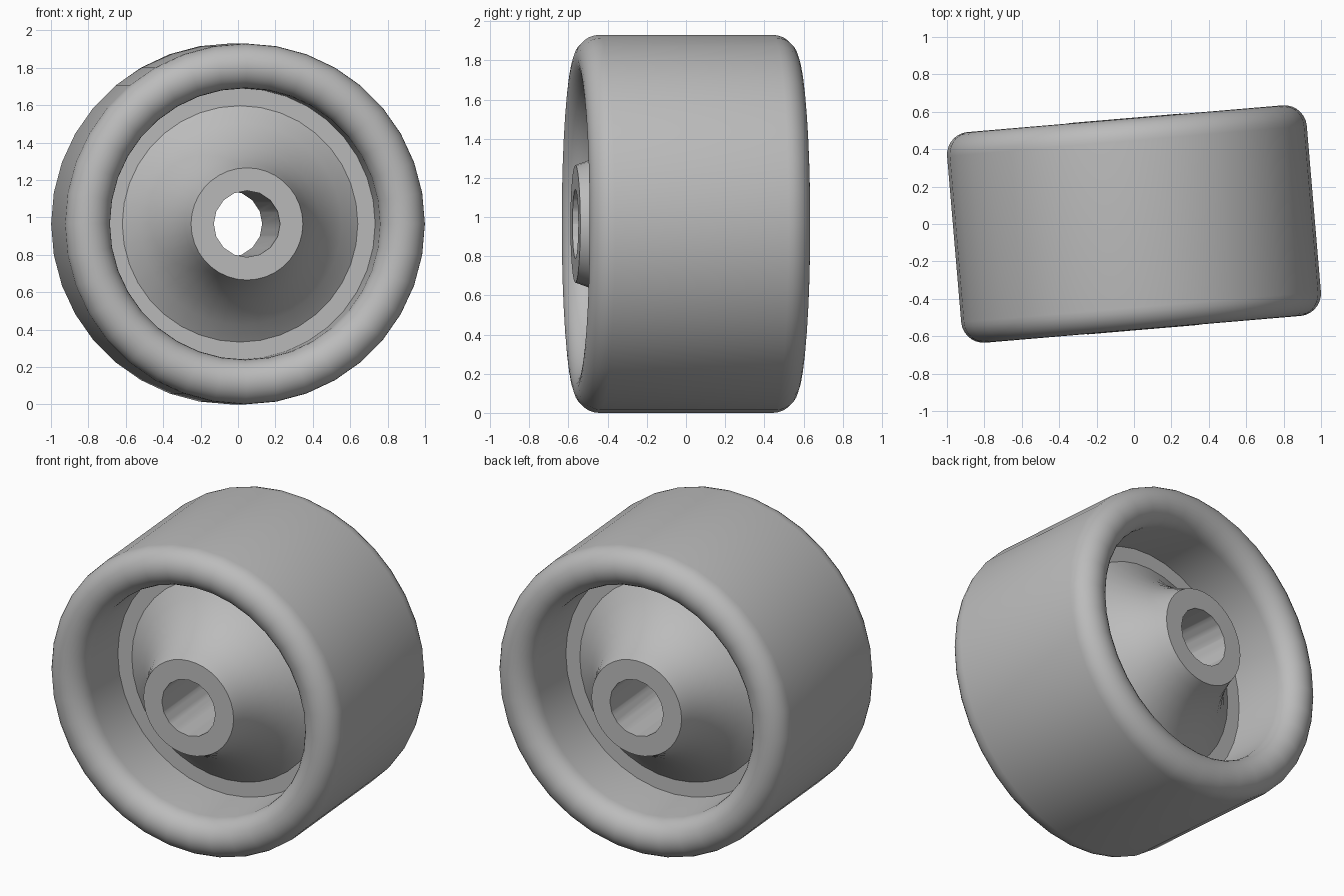
import bpy, bmesh, math
from mathutils import Matrix

cube = bpy.data.objects.get("Cube")
if cube:
    bpy.data.objects.remove(cube, do_unlink=True)

RADIUS, TUBE, HALF = 0.965, 0.12, 0.445      # tread radius, shoulder rounding, half straight width
SEGMENTS = 36
PLACE = (Matrix.Translation((0, 0, RADIUS)) @ Matrix.Rotation(math.radians(4.85), 4, 'Z')
         @ Matrix.Rotation(math.radians(90), 4, 'X'))

grey = bpy.data.materials.new("plain_grey")
grey.use_nodes = True
grey.diffuse_color = (0.5, 0.5, 0.5, 1)
grey.node_tree.nodes["Principled BSDF"].inputs["Base Color"].default_value = grey.diffuse_color


def lathe(name, profile, closed):
    """Revolve a (radius, height) profile around the axle."""
    bm = bmesh.new()
    verts = [bm.verts.new((r, 0, h)) for r, h in profile]
    edges = [bm.edges.new(pair) for pair in zip(verts, verts[1:])]
    if closed:
        edges.append(bm.edges.new((verts[-1], verts[0])))
    bmesh.ops.spin(bm, geom=verts + edges, cent=(0, 0, 0), axis=(0, 0, 1),
                   angle=math.tau, steps=SEGMENTS, use_merge=True)
    bmesh.ops.remove_doubles(bm, verts=bm.verts, dist=0.0005)
    bmesh.ops.recalc_face_normals(bm, faces=bm.faces)
    mesh = bpy.data.meshes.new(name)
    bm.to_mesh(mesh)
    bm.free()
    obj = bpy.data.objects.new(name, mesh)
    bpy.context.collection.objects.link(obj)
    obj.matrix_world = PLACE
    mesh.materials.append(grey)
    return obj


def activate(obj):
    bpy.ops.object.select_all(action='DESELECT')
    obj.select_set(True)
    bpy.context.view_layer.objects.active = obj


def mirrored(half):
    return half + [(r, -h) for r, h in reversed(half)]


# Tyre: straight tread and inner wall joined by half-round shoulders
steps = 14
shoulder = [(RADIUS - TUBE - TUBE * math.cos(math.pi * i / steps),
             HALF + TUBE * math.sin(math.pi * i / steps)) for i in range(steps + 1)]
tyre = lathe("tyre", mirrored(shoulder), True)

# Hub: flat boss, flared cone and a flat ring set into the tyre
hub_half = [(0, 0.567), (0.3, 0.567), (0.324, 0.5), (0.36, 0.42), (0.41, 0.34),
            (0.47, 0.265), (0.54, 0.195), (0.632, 0.13), (0.74, 0.13)]
hub = lathe("hub", mirrored(hub_half), False)

# Axle bore cut through the hub
bpy.ops.mesh.primitive_cylinder_add(vertices=16, radius=0.178, depth=2)
bore = bpy.context.object
bore.name = "bore_cutter"
bore.matrix_world = PLACE
bore.data.materials.append(grey)
bpy.context.view_layer.update()
activate(hub)
cut = hub.modifiers.new("axle_bore", 'BOOLEAN')
cut.operation, cut.solver, cut.object = 'DIFFERENCE', 'EXACT', bore
bpy.ops.object.modifier_apply(modifier=cut.name)
bpy.data.objects.remove(bore, do_unlink=True)

for part in (tyre, hub):
    activate(part)
    bpy.ops.object.shade_smooth_by_angle(angle=math.radians(30))
